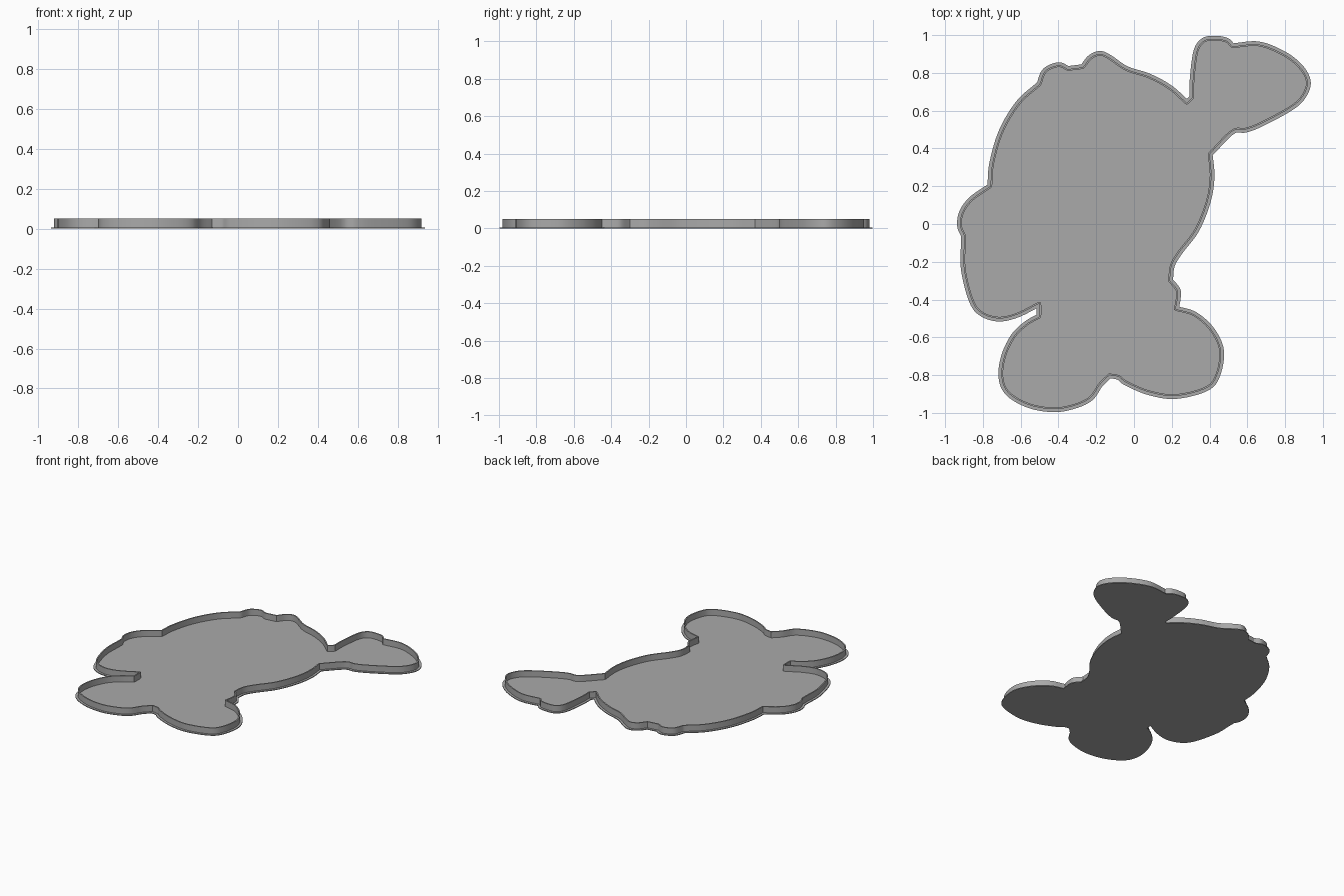
import bpy
import bmesh
from math import radians
from mathutils import Vector

PLATE_TOP = 0.006
WALL_TOP = 0.05
WALL_THICKNESS = 0.009
FLANGE = 0.016
STEP = 0.009

# Outline in hundredths, clockwise; each run starts at a corner and
# flows smoothly to the first point of the next run
RUNS = {
    "neck_left": [(28, 64)],
    "upper_bump": [(31, 67), (31, 75), (33, 91), (37, 97), (43, 98), (49, 97)],
    "upper_lobe": [(52, 94), (66, 95), (79, 90), (88, 83), (92, 75), (89, 67),
                   (82, 61), (67, 53), (59, 50), (52, 49)],
    "right_side": [(40, 37), (41, 25), (39, 12), (33, -3), (24, -15), (20, -22)],
    "small_bump": [(19, -30), (23, -35), (23, -40)],
    "lower_right_lobe": [(22, -45), (32, -48), (41, -56), (46, -67), (44, -80),
                         (38, -87), (22, -91), (8, -89), (-4, -84), (-8, -81)],
    "lower_left_lobe": [(-13, -80), (-18, -85), (-23, -92), (-31, -96), (-42, -98),
                        (-55, -96), (-66, -90), (-70, -82), (-69, -71), (-64, -60),
                        (-57, -53)],
    "notch": [(-50, -49)],
    "left_lobe": [(-50, -42), (-62, -48), (-72, -50), (-81, -47), (-86, -40),
                  (-90, -24), (-90, -10)],
    "left_bump": [(-90, -6), (-92, -1), (-91, 6), (-86, 13)],
    "left_side": [(-76, 20), (-75, 32), (-70, 49), (-61, 64)],
    "top_bump_one": [(-50, 74), (-47, 81), (-40, 84)],
    "top_saddle": [(-35, 82)],
    "top_bump_two": [(-27, 83), (-23, 88), (-18, 90), (-13, 88), (-4, 82), (8, 78),
                     (19, 72)],
}


def smooth_run(points):
    """Sample a run evenly with a spline, leaving out its last point."""
    pts = [points[0] * 2 - points[1]] + points + [points[-1] * 2 - points[-2]]
    samples = []
    for a, b, c, d in zip(pts, pts[1:], pts[2:], pts[3:]):
        count = max(1, round((c - b).length / STEP))
        for i in range(count):
            t = i / count
            samples.append(b + (c - a) * (t / 2)
                           + (a * 2 - b * 5 + c * 4 - d) * (t * t / 2)
                           + (b * 3 - a - c * 3 + d) * (t ** 3 / 2))
    return samples


def trace_outline():
    runs = [[Vector(p) / 100 for p in run] for run in RUNS.values()]
    outline = []
    for run, following in zip(runs, runs[1:] + runs[:1]):
        outline += smooth_run(run + [following[0]])
    return outline


def offset(loop, distance):
    """Parallel loop, outward if positive, without the folds at corners."""
    result = []
    for before, point, after in zip(loop[-1:] + loop, loop, loop[1:] + loop[:1]):
        along = (after - before).normalized()
        moved = point + Vector((-along.y, along.x)) * distance
        if min((moved - p).length for p in loop) > abs(distance) * 0.96:
            result.append(moved)
    return result


def build_slab(name, loops, bottom, top, material):
    """Fill the area between the loops and raise it into a solid."""
    bm = bmesh.new()
    for loop in loops:
        verts = [bm.verts.new((p.x, p.y, bottom)) for p in loop]
        for a, b in zip(verts, verts[1:] + verts[:1]):
            bm.edges.new((a, b))
    bmesh.ops.triangle_fill(bm, use_beauty=True, edges=bm.edges[:], normal=(0, 0, 1))
    raised = bmesh.ops.extrude_face_region(bm, geom=bm.faces[:], use_keep_orig=True)
    moving = [g for g in raised["geom"] if isinstance(g, bmesh.types.BMVert)]
    bmesh.ops.translate(bm, verts=moving, vec=(0, 0, top - bottom))
    bmesh.ops.recalc_face_normals(bm, faces=bm.faces[:])
    mesh = bpy.data.meshes.new(name)
    bm.to_mesh(mesh)
    bm.free()
    mesh.materials.append(material)
    obj = bpy.data.objects.new(name, mesh)
    bpy.context.collection.objects.link(obj)
    bpy.ops.object.select_all(action="DESELECT")
    obj.select_set(True)
    bpy.context.view_layer.objects.active = obj
    bpy.ops.object.shade_smooth_by_angle(angle=radians(30))
    return obj


default_cube = bpy.data.objects.get("Cube")
if default_cube:
    bpy.data.objects.remove(default_cube, do_unlink=True)

# Plain grey plastic
grey = bpy.data.materials.new("grey_plastic")
grey.use_nodes = True
colour = (0.4, 0.4, 0.4, 1)
grey.diffuse_color = colour
grey.node_tree.nodes["Principled BSDF"].inputs["Base Color"].default_value = colour

# Thin base plate with a flange, and the upright wall around its edge
outline = trace_outline()
build_slab("base_plate", [offset(outline, FLANGE)], 0, PLATE_TOP, grey)
build_slab("rim_wall", [outline, offset(outline, -WALL_THICKNESS)],
           PLATE_TOP, WALL_TOP, grey)
